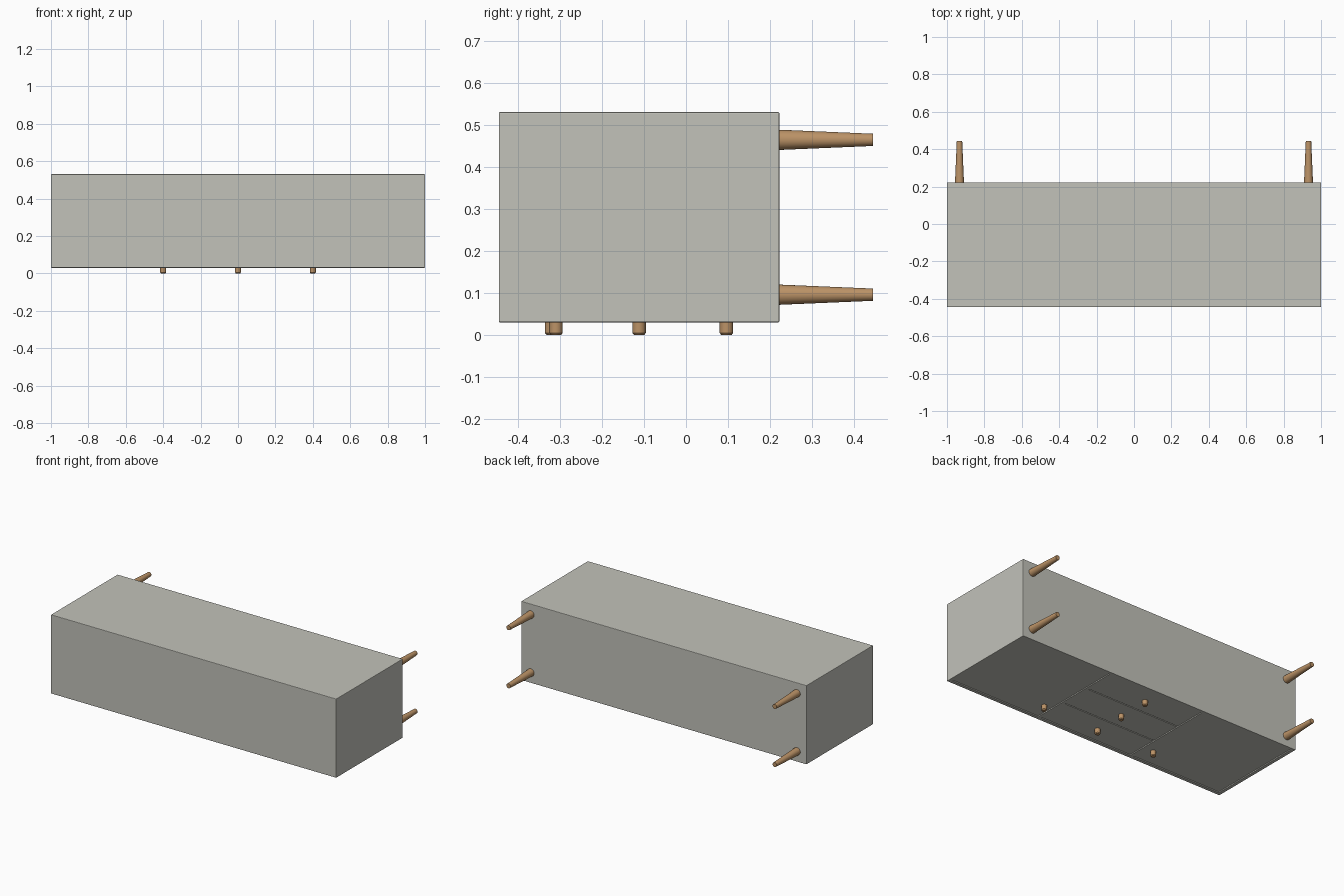
import bpy, math
from mathutils import Vector

if "Cube" in bpy.data.objects:
    bpy.data.objects.remove(bpy.data.objects["Cube"])


def material(name, rgb):
    m = bpy.data.materials.new(name)
    m.diffuse_color = (*rgb, 1)
    m.use_nodes = True
    m.node_tree.nodes["Principled BSDF"].inputs["Base Color"].default_value = m.diffuse_color
    return m


PAINT = material("grey_paint", (0.54, 0.54, 0.49))
WOOD = material("warm_wood", (0.50, 0.29, 0.135))

# Cabinet limits; it lies on its door side, so doors face down and legs point back
X, Y0, Y1, Z0, Z1 = 1.0, -0.445, 0.222, 0.03, 0.53
T = 0.022       # board thickness
GAP = 0.003     # reveal around doors and drawers
RECESS = 0.004  # doors sit slightly inside the frame


def board(name, lo, hi, bevel=0.0):
    lo, hi = Vector(lo), Vector(hi)
    bpy.ops.mesh.primitive_cube_add(size=1, location=(lo + hi) / 2)
    o = bpy.context.object
    o.name = name
    o.scale = hi - lo
    bpy.ops.object.transform_apply(location=False, rotation=False, scale=True)
    o.data.materials.append(PAINT)
    if bevel:
        b = o.modifiers.new("soft_edges", 'BEVEL')
        b.width, b.segments = bevel, 2
    return o


def lathe(name, profile, location, rotation, sides=24):
    """Closed round solid from (radius, height) rings."""
    verts, faces = [], []
    for r, h in profile:
        for i in range(sides):
            a = 2 * math.pi * i / sides
            verts.append((r * math.cos(a), r * math.sin(a), h))
    for k in range(len(profile) - 1):
        for i in range(sides):
            j = (i + 1) % sides
            faces.append((k * sides + i, k * sides + j,
                          (k + 1) * sides + j, (k + 1) * sides + i))
    faces.append(tuple(reversed(range(sides))))
    faces.append(tuple(range((len(profile) - 1) * sides, len(profile) * sides)))
    me = bpy.data.meshes.new(name)
    me.from_pydata(verts, [], faces)
    me.materials.append(WOOD)
    o = bpy.data.objects.new(name, me)
    bpy.context.collection.objects.link(o)
    o.location, o.rotation_euler = location, rotation
    bpy.ops.object.select_all(action='DESELECT')
    o.select_set(True)
    bpy.context.view_layer.objects.active = o
    bpy.ops.object.shade_smooth_by_angle(angle=math.radians(35))
    return o


# Outer carcass: four-walled tube with a back, hollowed from the door side
carcass = board("carcass", (-X, Y0, Z0), (X, Y1, Z1), 0.003)
cutter = board("carcass_cutter", (-X + T, Y0 + T, Z0 - 0.1), (X - T, Y1 - T, Z1 - T))
cut = carcass.modifiers.new("hollow", 'BOOLEAN')
cut.object, cut.solver = cutter, 'EXACT'
cutter.hide_render = True
cutter.hide_set(True)

# Dividers between the doors and the drawer stack
DIV = 0.338
for s, side in ((-1, "left"), (1, "right")):
    board(side + "_divider", (s * DIV - T / 2, Y0 + T, Z0),
          (s * DIV + T / 2, Y1 - T, Z1 - T))

# Doors and drawer fronts
za, zb = Z0 + RECESS, Z0 + RECESS + 0.02
ya, yb = Y0 + T, Y1 - T
for s, side in ((-1, "left"), (1, "right")):
    xs = sorted((s * (DIV + T / 2 + GAP), s * (X - T - GAP)))
    board(side + "_door", (xs[0], ya + GAP, za), (xs[1], yb - GAP, zb))
    lathe(side + "_door_knob", [(0.012, 0), (0.016, 0.005), (0.016, 0.036)],
          (s * 0.4, -0.309, 0), (0, 0, 0))

step = (yb - ya) / 3
w = DIV - T / 2 - GAP
for i in range(3):
    lo = ya + i * step
    board(f"drawer_front_{i + 1}", (-w, lo + GAP, za), (w, lo + step - GAP, zb))
    lathe(f"drawer_knob_{i + 1}", [(0.012, 0), (0.016, 0.005), (0.016, 0.036)],
          (0, lo + step / 2, 0), (0, 0, 0))

# Tapered legs
for x in (-0.933, 0.933):
    for z in (0.096, 0.464):
        lathe("leg", [(0.024, 0), (0.0145, 0.223)], (x, Y1, z), (-math.pi / 2, 0, 0))
